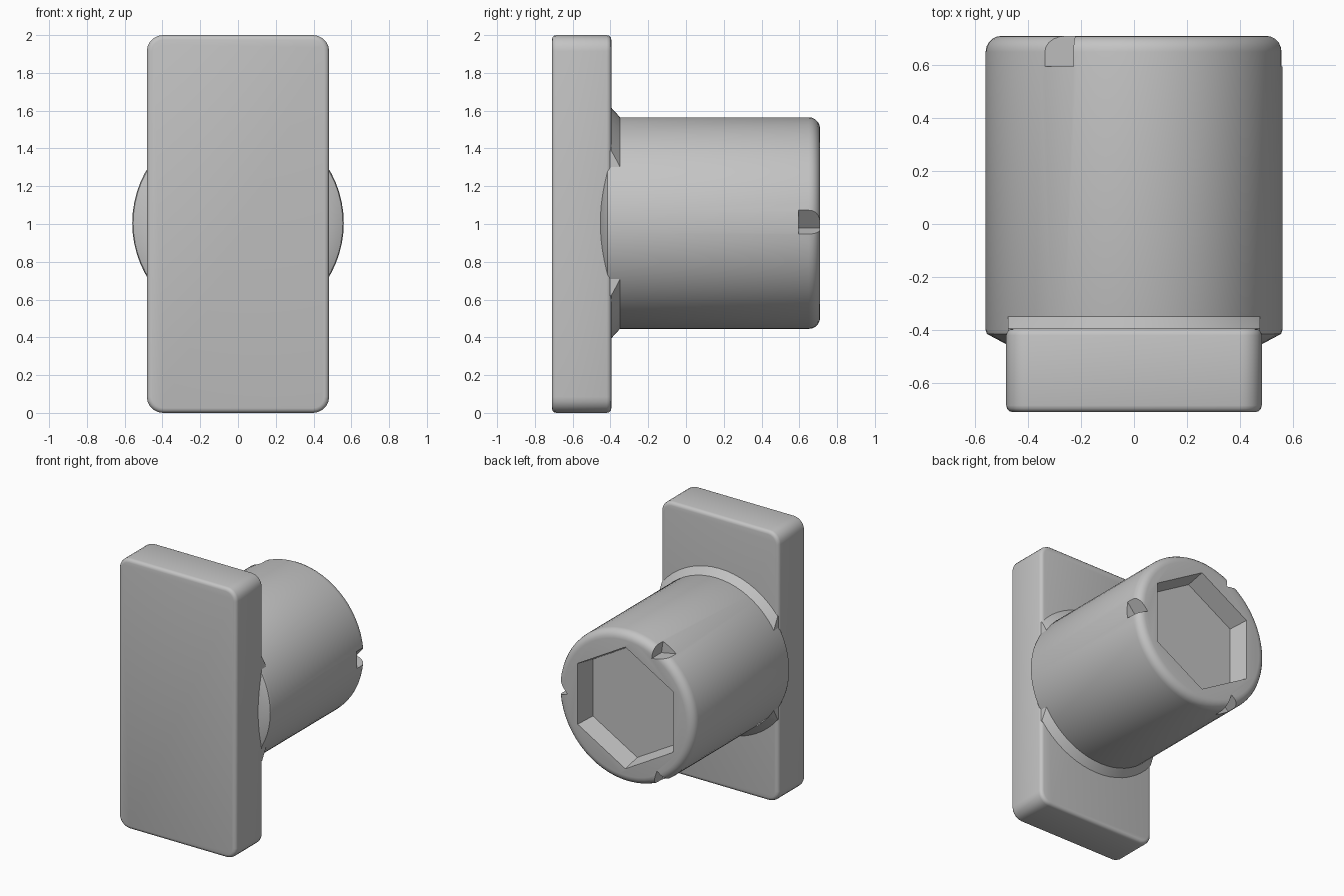
import bpy, bmesh, math
from mathutils import Matrix

cube = bpy.data.objects.get("Cube")
if cube:
    bpy.data.objects.remove(cube, do_unlink=True)

grey = bpy.data.materials.new("plain grey")
grey.use_nodes = True
GREY = (0.55, 0.55, 0.55, 1)
grey.diffuse_color = GREY
grey.node_tree.nodes["Principled BSDF"].inputs["Base Color"].default_value = GREY

MID = 1.005        # height of the barrel axis
RADIUS = 0.56
BACK = 0.71


def make(name, bm):
    bmesh.ops.recalc_face_normals(bm, faces=bm.faces[:])
    mesh = bpy.data.meshes.new(name)
    bm.to_mesh(mesh)
    bm.free()
    mesh.materials.append(grey)
    ob = bpy.data.objects.new(name, mesh)
    bpy.context.collection.objects.link(ob)
    return ob


def lathe(name, profile, steps=64):
    """Spin (radius, y) points round the barrel axis into a capped solid."""
    bm = bmesh.new()
    rings = []
    for r, y in profile:
        rings.append([bm.verts.new((r * math.cos(a), y, MID + r * math.sin(a)))
                      for a in (2 * math.pi * i / steps for i in range(steps))])
    for low, high in zip(rings, rings[1:]):
        for i in range(steps):
            j = (i + 1) % steps
            bm.faces.new((low[i], low[j], high[j], high[i]))
    bm.faces.new(rings[0])
    bm.faces.new(rings[-1])
    return make(name, bm)


def box(name, size, centre):
    bm = bmesh.new()
    bmesh.ops.create_cube(bm, size=1)
    bmesh.ops.scale(bm, vec=size, verts=bm.verts)
    bmesh.ops.translate(bm, vec=centre, verts=bm.verts)
    return make(name, bm)


def boolean(target, tool, operation):
    tool.hide_render = True
    mod = target.modifiers.new("cut", "BOOLEAN")
    mod.operation, mod.object, mod.solver = operation, tool, "EXACT"
    bpy.context.view_layer.objects.active = target
    bpy.ops.object.modifier_apply(modifier=mod.name)
    bpy.data.objects.remove(tool, do_unlink=True)


def smooth(ob, degrees=32):
    bpy.ops.object.select_all(action="DESELECT")
    ob.select_set(True)
    bpy.context.view_layer.objects.active = ob
    bpy.ops.object.shade_smooth_by_angle(angle=math.radians(degrees))


# Front plate: rounded corners first, then softened rims
plate = box("front_plate", (0.965, 0.315, 2), (0, -0.5525, 1))
bm = bmesh.new()
bm.from_mesh(plate.data)
corners = [e for e in bm.edges
           if abs(e.verts[0].co.y - e.verts[1].co.y) > 0.1]
bmesh.ops.bevel(bm, geom=corners, offset=0.085, segments=5,
                profile=0.5, affect="EDGES")
rims = [e for e in bm.edges
        if abs(e.verts[0].co.y - e.verts[1].co.y) < 0.01]
bmesh.ops.bevel(bm, geom=rims, offset=0.025, segments=3,
                profile=0.5, affect="EDGES")
bm.to_mesh(plate.data)
bm.free()
smooth(plate)

# Barrel with a rounded back rim, tapering where it overhangs the plate
ROUND = 0.06
profile = [(0.48, -0.455), (0.555, -0.415), (RADIUS, -0.4)]
for i in range(6):
    a = math.pi / 2 * i / 5
    profile.append((RADIUS - ROUND * (1 - math.cos(a)),
                    BACK - ROUND * (1 - math.sin(a))))
barrel = lathe("barrel", profile)

# Shallow hexagonal socket in the back
socket = lathe("socket_cutter", [(0.42, BACK - 0.14), (0.455, BACK + 0.02)], 6)
socket.data.transform(Matrix.Translation((0, 0, MID))
                      @ Matrix.Rotation(math.pi / 6, 4, "Y")
                      @ Matrix.Translation((0, 0, -MID)))
boolean(barrel, socket, "DIFFERENCE")

# Three lopsided V notches round the back rim
for k in range(3):
    turn = 2 * math.pi * k / 3
    bm = bmesh.new()
    ends = []
    for y in (0.595, BACK + 0.05):
        ring = []
        for r, t in ((0.475, -0.025), (0.6, -0.075), (0.6, 0.12)):
            x = r * math.cos(turn) - t * math.sin(turn)
            z = r * math.sin(turn) + t * math.cos(turn)
            ring.append(bm.verts.new((x, y, MID + z)))
        ends.append(ring)
        bm.faces.new(ring)
    for i in range(3):
        j = (i + 1) % 3
        bm.faces.new((ends[0][i], ends[0][j], ends[1][j], ends[1][i]))
    boolean(barrel, make("notch_cutter", bm), "DIFFERENCE")
smooth(barrel)

# Sloped collar where the barrel meets the plate, trimmed to plate width
collar = lathe("collar", [(0.61, -0.42), (0.61, -0.395), (0.55, -0.34)])
boolean(collar, box("collar_trim", (0.95, 1, 2), (0, 0, MID)), "INTERSECT")
smooth(collar)
